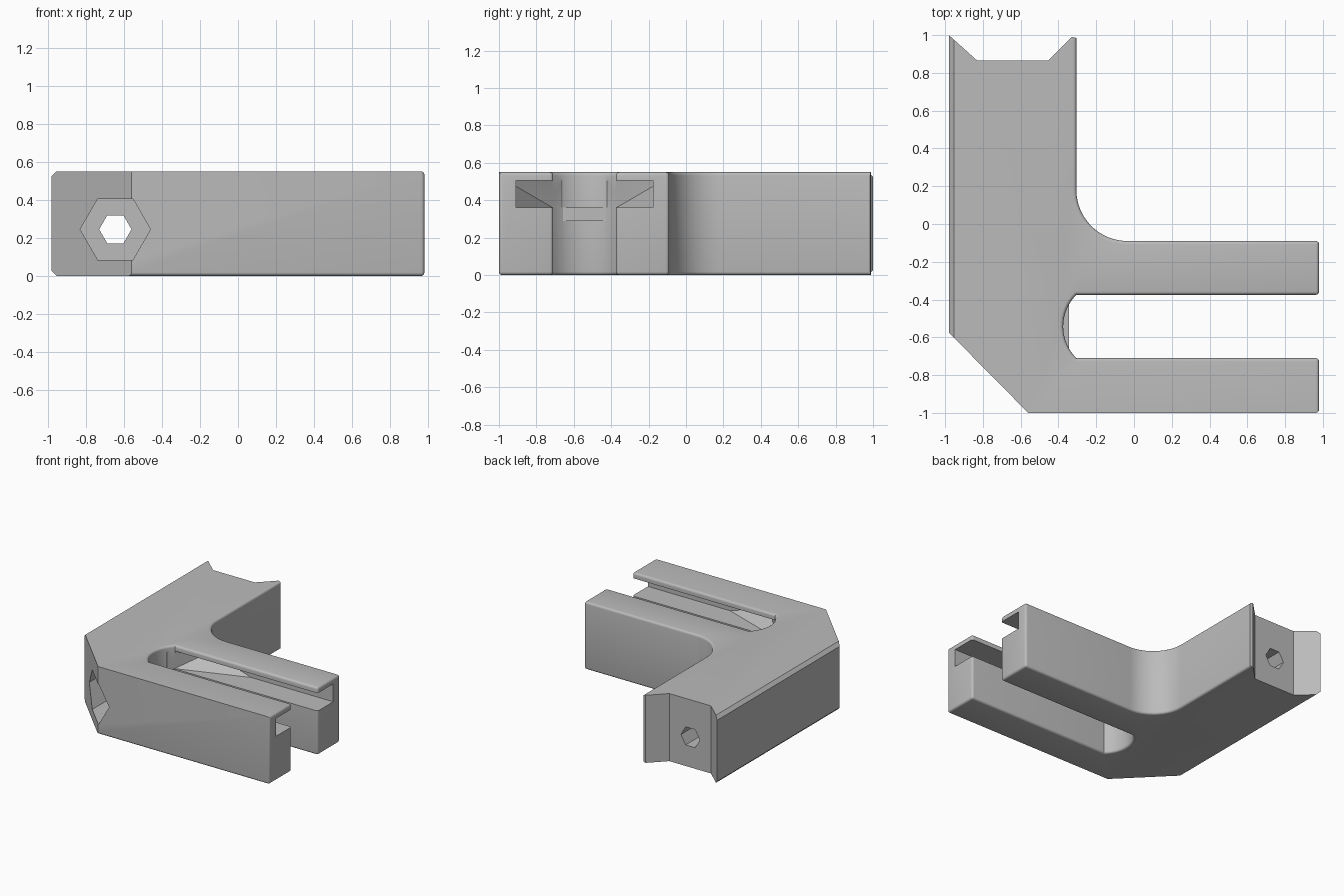
import bpy, bmesh, math
from mathutils import Vector

if "Cube" in bpy.data.objects:
    bpy.data.objects.remove(bpy.data.objects["Cube"])

HEIGHT = 0.55
SLOT_Y = -0.5425

grey = bpy.data.materials.new("plain_grey")
grey.use_nodes = True
grey.diffuse_color = (0.5, 0.5, 0.5, 1)
grey.node_tree.nodes["Principled BSDF"].inputs["Base Color"].default_value = (0.5, 0.5, 0.5, 1)


def make_object(name, bm):
    bmesh.ops.recalc_face_normals(bm, faces=bm.faces[:])
    mesh = bpy.data.meshes.new(name)
    bm.to_mesh(mesh)
    bm.free()
    mesh.materials.append(grey)
    obj = bpy.data.objects.new(name, mesh)
    bpy.context.collection.objects.link(obj)
    return obj


def hull(name, points):
    bm = bmesh.new()
    for p in points:
        bm.verts.new(p)
    found = bmesh.ops.convex_hull(bm, input=bm.verts[:])
    spare = [v for v in found["geom_interior"] if isinstance(v, bmesh.types.BMVert)]
    bmesh.ops.delete(bm, geom=spare, context="VERTS")
    bmesh.ops.dissolve_limit(bm, angle_limit=0.01, verts=bm.verts[:], edges=bm.edges[:])
    return make_object(name, bm)


def hex_prism(name, radius, y0, y1):
    corners = [math.radians(60 * i) for i in range(6)]
    return hull(name, [(-0.645 + radius * math.cos(a), y, 0.245 + radius * math.sin(a))
                       for a in corners for y in (y0, y1)])


def arc(cx, cy, r, start, end, steps):
    angles = [start + (end - start) * i / steps for i in range(steps + 1)]
    return [(cx + r * math.cos(a), cy + r * math.sin(a)) for a in angles]


# Outline of the angled bracket with the long fork slot
outline = [(-0.98, 1), (-0.83, 0.865), (-0.455, 0.865), (-0.33, 0.99), (-0.305, 0.985)]
outline += arc(-0.035, 0.18, 0.27, math.pi, 1.5 * math.pi, 16)
outline += [(0.98, -0.09), (0.98, -0.375)]
outline += arc(-0.139, SLOT_Y, 0.236, math.pi - 0.79, math.pi + 0.79, 16)
outline += [(0.98, -0.71), (0.98, -1), (-0.56, -1), (-0.98, -0.575)]

bm = bmesh.new()
base = bm.faces.new([bm.verts.new((x, y, 0)) for x, y in outline])
top = bmesh.ops.extrude_face_region(bm, geom=[base])
bmesh.ops.translate(bm, vec=(0, 0, HEIGHT),
                    verts=[v for v in top["geom"] if isinstance(v, bmesh.types.BMVert)])
bmesh.ops.recalc_face_normals(bm, faces=bm.faces[:])


def is_rounded(edge):
    a, b = (v.co for v in edge.verts)
    mid = (a + b) / 2
    if abs(a.z - b.z) > 0.1:
        return mid.x > 0.9
    on_inner_side = mid.x > -0.4 and -0.95 < mid.y < 0.9
    on_front_base = mid.y < -0.99 and mid.z < 0.1
    return on_inner_side or on_front_base


# Rounded rims, then the flat chamfer along the outer side
bmesh.ops.bevel(bm, geom=[e for e in bm.edges if is_rounded(e)], offset=0.018,
                offset_type="OFFSET", segments=4, profile=0.5, affect="EDGES", clamp_overlap=True)
outer = [e for e in bm.edges if e.calc_length() > 1
         and all(v.co.x < -0.979 for v in e.verts)]
bmesh.ops.bevel(bm, geom=outer, offset=0.026, offset_type="OFFSET", segments=1,
                profile=0.5, affect="EDGES", clamp_overlap=True)
bracket = make_object("corner_bracket", bm)

# Wide undercut channel with ramped inner end
channel = []
for side in (-1, 1):
    wide, middle, narrow = (SLOT_Y + side * w for w in (0.367, 0.17, 0.12))
    channel += [(x, wide, z) for x in (1.1, 0.24) for z in (0.36, 0.505)]
    channel += [(-0.12, wide, z) for z in (0.475, 0.505)]
    channel += [(-0.31, middle, 0.36)]
    channel += [(-0.345, narrow, z) for z in (0.36, 0.505)]

cutters = [
    hull("channel_cutter", channel),
    hex_prism("bolt_head_cutter", 0.185, -1.2, -0.6),
    hex_prism("bolt_hole_cutter", 0.085, -0.8, 1.2),
]
for cutter in cutters:
    cutter.hide_render = True
    cut = bracket.modifiers.new(cutter.name, "BOOLEAN")
    cut.operation = "DIFFERENCE"
    cut.solver = "EXACT"
    cut.object = cutter

bpy.ops.object.select_all(action="DESELECT")
bracket.select_set(True)
bpy.context.view_layer.objects.active = bracket
for cutter in cutters:
    bpy.ops.object.modifier_apply(modifier=cutter.name)
    bpy.data.objects.remove(cutter)
bpy.ops.object.shade_smooth_by_angle(angle=math.radians(25))

# Small ledge at the closed end of the slot
hull("slot_ledge", [Vector((x, SLOT_Y + y, z)) for x in (-0.4, -0.345)
                    for y in (-0.14, 0.14) for z in (0.29, 0.36)])
